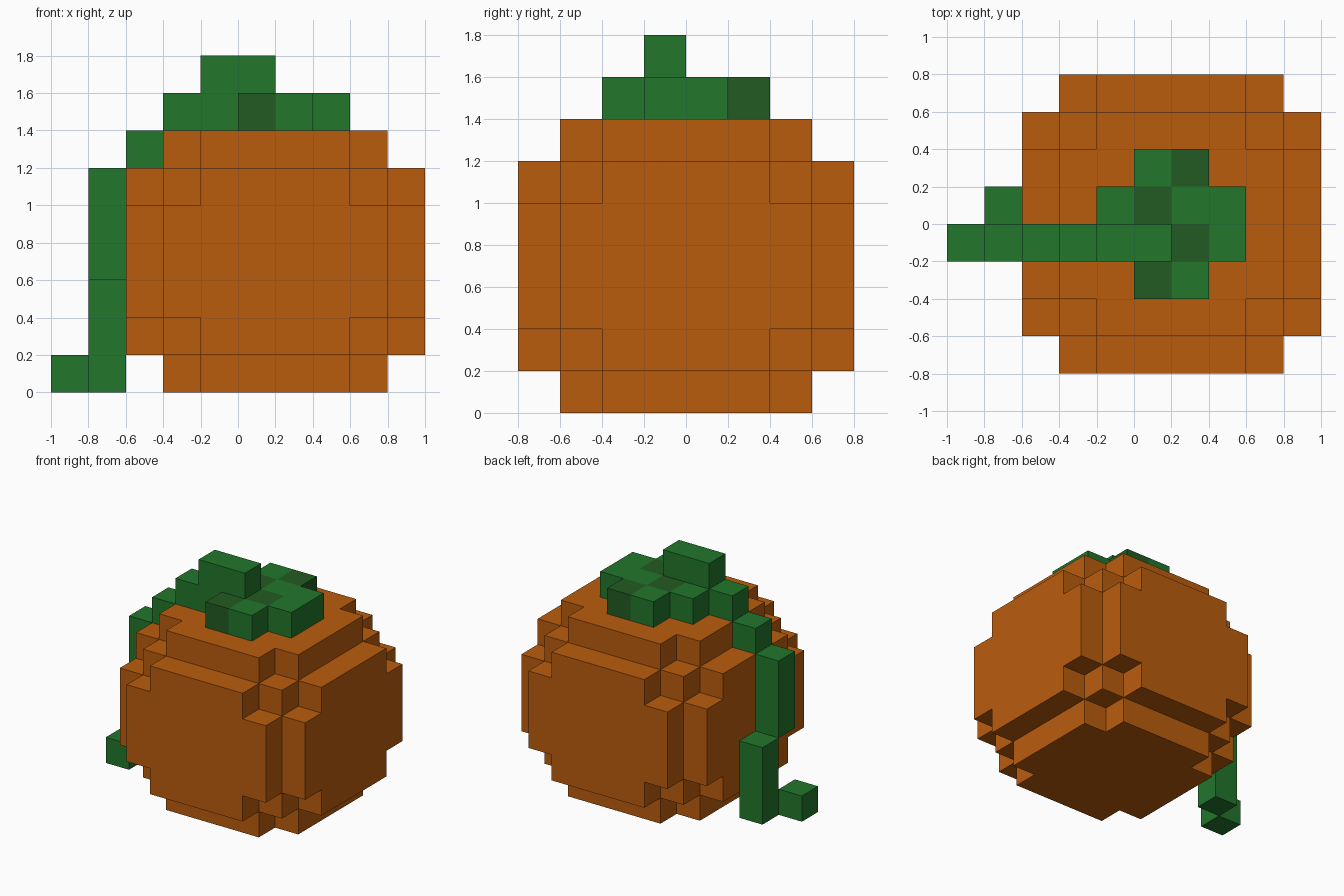
import bpy, bmesh, math
from itertools import product

if "Cube" in bpy.data.objects:
    bpy.data.objects.remove(bpy.data.objects["Cube"], do_unlink=True)

CELL = 0.2  # edge length of one block


def material(name, srgb):
    linear = [((c / 255 + 0.055) / 1.055) ** 2.4 if c > 10 else c / 255 / 12.92 for c in srgb]
    mat = bpy.data.materials.new(name)
    mat.use_nodes = True
    mat.diffuse_color = (*linear, 1)
    bsdf = mat.node_tree.nodes["Principled BSDF"]
    bsdf.inputs["Base Color"].default_value = (*linear, 1)
    bsdf.inputs["Roughness"].default_value = 0.9
    return mat


orange = material("pumpkin orange", (186, 92, 13))
green = material("leaf green", (34, 118, 44))
dark_green = material("dark leaf green", (35, 91, 34))


def block(x, y, z):
    """Set of grid cells inside the given (start, end) ranges."""
    return set(product(range(*x), range(*y), range(*z)))


def build(name, cells, mats, colour=lambda cell: 0):
    """Skin a set of cells with only its outer faces, merged where flat."""
    bm = bmesh.new()
    verts = {}
    for cell in sorted(cells):
        for axis, side in product(range(3), (0, 1)):
            neighbour = list(cell)
            neighbour[axis] += 1 if side else -1
            if tuple(neighbour) in cells:
                continue
            corners = []
            for u, v in ((0, 0), (1, 0), (1, 1), (0, 1)):
                p = list(cell)
                p[axis] += side
                p[(axis + 1) % 3] += u
                p[(axis + 2) % 3] += v
                p = tuple(p)
                if p not in verts:
                    verts[p] = bm.verts.new([c * CELL for c in p])
                corners.append(verts[p])
            face = bm.faces.new(corners if side else corners[::-1])
            face.material_index = colour(cell)
    bmesh.ops.dissolve_limit(bm, angle_limit=math.radians(1), verts=bm.verts[:],
                             edges=bm.edges[:], delimit={'MATERIAL'})
    mesh = bpy.data.meshes.new(name)
    bm.to_mesh(mesh)
    bm.free()
    for mat in mats:
        mesh.materials.append(mat)
    obj = bpy.data.objects.new(name, mesh)
    bpy.context.collection.objects.link(obj)
    return obj


# Pumpkin body: overlapping slabs that step in toward every edge and corner
body = set()
for hx, hy, inset in ((4, 3, 2), (3, 4, 2), (4, 2, 1), (2, 4, 1),
                      (3, 3, 1), (3, 2, 0), (2, 3, 0)):
    body |= block((1 - hx, 1 + hx), (-hy, hy), (inset, 7 - inset))
build("pumpkin_body", body, [orange])

# Leaf cap on top, with a few darker blocks
leaf = block((-1, 3), (-1, 1), (7, 8)) | block((0, 2), (-2, 2), (7, 8))
dark = {(1, 1), (0, 0), (1, -1), (0, -2)}
build("leaf_cap", leaf, [green, dark_green], lambda cell: int(cell[:2] in dark))

# Stem lying across the leaf cap
build("stem", block((-1, 1), (-1, 0), (8, 9)), [green])

# Vine stepping down the right side to the ground
vine = (block((-2, -1), (-1, 0), (7, 8)) | block((-3, -2), (-1, 0), (6, 7))
        | block((-4, -3), (-1, 0), (3, 6)) | block((-4, -3), (0, 1), (0, 3))
        | block((-5, -4), (-1, 0), (0, 1)))
build("vine", vine, [green])
